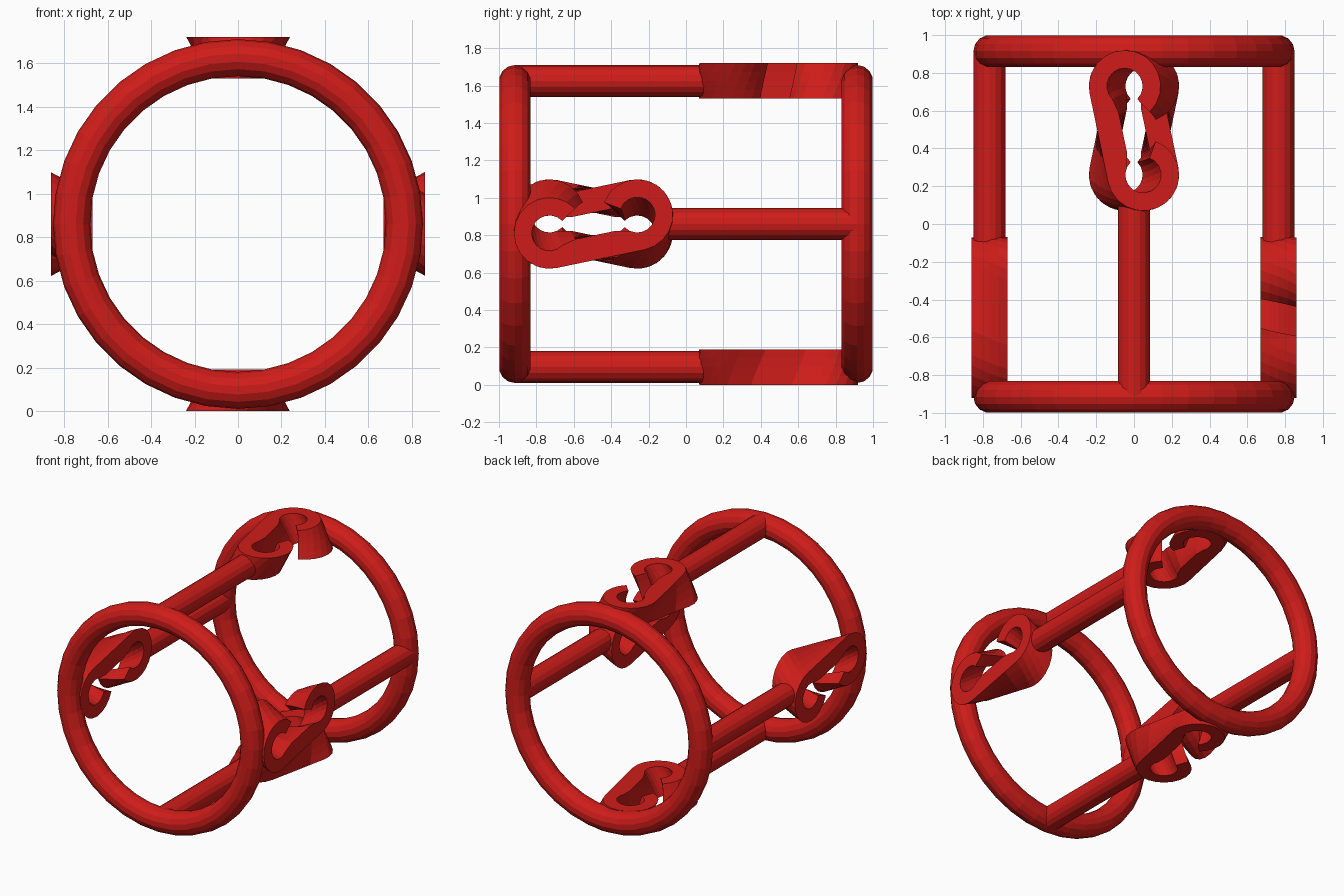
import bpy, bmesh, math
from mathutils import Matrix, Vector

if "Cube" in bpy.data.objects:
    bpy.data.objects.remove(bpy.data.objects["Cube"])

CZ, R, T = 0.86, 0.765, 0.085      # axis height, ring radius, tube radius
END = 0.915                        # ring position along y
red = bpy.data.materials.new("red")
red.diffuse_color = (0.62, 0.012, 0.01, 1)
red.use_nodes = True
red.node_tree.nodes["Principled BSDF"].inputs["Base Color"].default_value = red.diffuse_color


def finish(name, bm):
    bmesh.ops.recalc_face_normals(bm, faces=bm.faces)
    me = bpy.data.meshes.new(name)
    bm.to_mesh(me)
    bm.free()
    me.materials.append(red)
    ob = bpy.data.objects.new(name, me)
    bpy.context.collection.objects.link(ob)
    return ob


def ring(name, y):
    bpy.ops.mesh.primitive_torus_add(major_radius=R, minor_radius=T, major_segments=36,
                                     minor_segments=14, location=(0, y, CZ),
                                     rotation=(math.pi / 2, 0, 0))
    ob = bpy.context.object
    ob.name = name
    ob.data.materials.append(red)


def arc(r, cv, a0, a1, n):
    return [Vector((r * math.cos(math.radians(a0 + (a1 - a0) * i / n)),
                    cv + r * math.sin(math.radians(a0 + (a1 - a0) * i / n)))) for i in range(n + 1)]


def half_strip():
    # upper half of the open clip: matching outer and inner edge points
    outer = arc(0.19, 0.24, -58, 180, 14)
    inner = arc(0.095, 0.24, -58, 215, 14)
    outer.append(Vector((-0.19, 0.11)))
    inner.append(Vector((-0.06, 0.11)))
    return outer, inner


def clip(name, m):
    o, i = half_strip()
    flip = lambda pts: [Vector((p.x, -p.y)) for p in reversed(pts)]
    o, i = o + flip(o), i + flip(i)
    loop = o + i[::-1]
    n, k, levels = len(loop), len(o), 4
    bm = bmesh.new()
    rows = []
    # twisted extrusion from the inner face to the outer face
    for s in range(levels + 1):
        t = s / levels
        rot = Matrix.Rotation(math.radians(-11.8 + 23.6 * t), 2)
        row = []
        for p in loop:
            q = rot @ p
            row.append(bm.verts.new(m @ Vector((q.x, q.y + 0.495, 0.67 + 0.19 * t))))
        rows.append(row)
    for a, b in zip(rows, rows[1:]):
        for j in range(n):
            h = (j + 1) % n
            bm.faces.new((a[j], a[h], b[h], b[j]))
    for row in (rows[0], rows[-1]):
        for j in range(k - 1):
            bm.faces.new((row[j], row[j + 1], row[n - 2 - j], row[n - 1 - j]))
    finish(name, bm)


def bar(name, m):
    bm = bmesh.new()
    y0, y1 = -END, 0.1
    place = Matrix.Translation((0, (y0 + y1) / 2, R)) @ Matrix.Rotation(math.pi / 2, 4, 'X')
    bmesh.ops.create_cone(bm, cap_ends=True, segments=16, radius1=T, radius2=T,
                          depth=y1 - y0, matrix=m @ place)
    finish(name, bm)


# end rings
ring("front_ring", -END)
ring("back_ring", END)

# four bars, each ending in a clip; the side pair points the other way
up = Matrix.Translation((0, 0, CZ))
side = Matrix(((0, 0, 1, 0), (0, -1, 0, 0), (1, 0, 0, 0), (0, 0, 0, 1)))
half_turn = Matrix.Rotation(math.pi, 4, 'Y')
places = {"top": Matrix.Identity(4), "bottom": half_turn,
          "right": side, "left": half_turn @ side}
for label, m in places.items():
    bar(label + "_bar", up @ m)
    clip(label + "_clip", up @ m)
